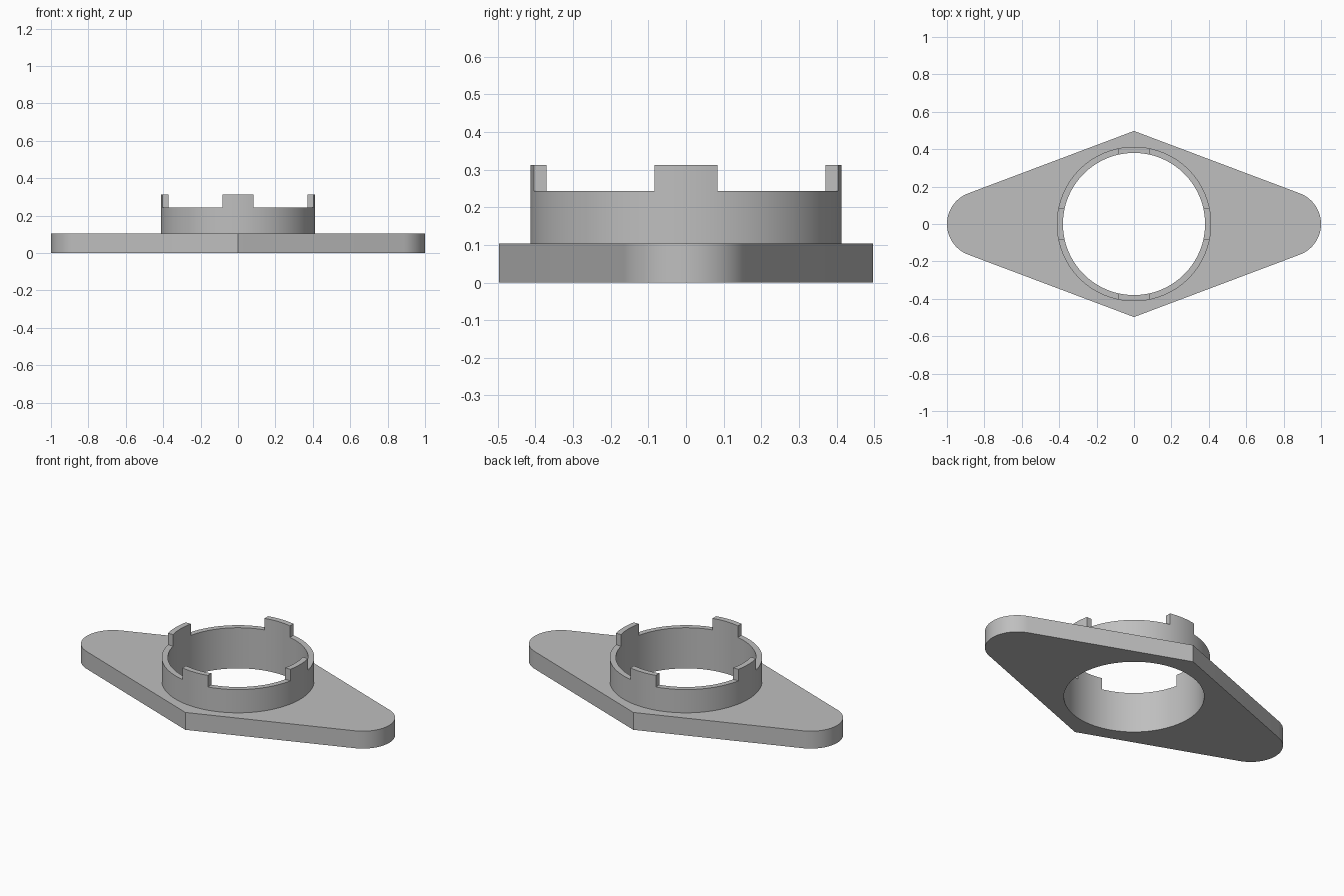
import bpy
import bmesh
from math import sin, cos, asin, acos, atan2, hypot, pi, radians

cube = bpy.data.objects.get("Cube")
if cube:
    bpy.data.objects.remove(cube, do_unlink=True)

PLATE_TOP, RING_TOP, TAB_TOP = 0.104, 0.243, 0.312
INNER, OUTER = 0.38, 0.413
TAB_HALF = 0.084
APEX, END_X = 0.4975, 0.825
END_R = 1 - END_X

grey = bpy.data.materials.new("light_grey")
grey.use_nodes = True
colour = (0.52, 0.52, 0.52, 1)
grey.diffuse_color = colour
grey.node_tree.nodes["Principled BSDF"].inputs["Base Color"].default_value = colour


def finish(bm, name):
    bmesh.ops.recalc_face_normals(bm, faces=bm.faces[:])
    mesh = bpy.data.meshes.new(name)
    bm.to_mesh(mesh)
    bm.free()
    mesh.materials.append(grey)
    obj = bpy.data.objects.new(name, mesh)
    bpy.context.collection.objects.link(obj)
    bpy.ops.object.select_all(action="DESELECT")
    obj.select_set(True)
    bpy.context.view_layer.objects.active = obj
    bpy.ops.object.shade_smooth_by_angle(angle=radians(30))


def raise_faces(bm, faces, height):
    """Extrude faces upward and return the new top faces."""
    made = bmesh.ops.extrude_face_region(bm, geom=faces)["geom"]
    verts = [g for g in made if isinstance(g, bmesh.types.BMVert)]
    bmesh.ops.translate(bm, verts=verts, vec=(0, 0, height))
    return [g for g in made if isinstance(g, bmesh.types.BMFace)]


def ring_angles(radius):
    """Angles round a circle, with stops at the straight sides of four tabs."""
    half = asin(TAB_HALF / radius)
    angles = []
    for quarter in range(4):
        start = quarter * pi / 2
        angles += [start - half + 2 * half * i / 8 for i in range(8)]
        angles += [start + half + (pi / 2 - 2 * half) * i / 18 for i in range(18)]
    return angles


def circle(radius):
    return [(radius * cos(a), radius * sin(a)) for a in ring_angles(radius)]


def add_loop(bm, points, z=0):
    verts = [bm.verts.new((x, y, z)) for x, y in points]
    edges = [bm.edges.new((v, verts[i - 1])) for i, v in enumerate(verts)]
    return verts, edges


# Flange plate: straight sides tangent to rounded ends, with a round bore
tangent = acos(END_R / hypot(APEX, END_X)) - atan2(END_X, APEX)
sweep = pi / 2 - tangent
arc = [-sweep + 2 * sweep * i / 24 for i in range(25)]
end = [(END_X + END_R * cos(a), END_R * sin(a)) for a in arc]
outline = end + [(0, APEX)] + [(-x, -y) for x, y in end] + [(0, -APEX)]
bm = bmesh.new()
edges = add_loop(bm, outline)[1] + add_loop(bm, circle(INNER))[1]
bmesh.ops.triangle_fill(bm, edges=edges, use_beauty=True, use_dissolve=False)
raise_faces(bm, bm.faces[:], PLATE_TOP)
finish(bm, "flange_plate")

# Collar with four raised tabs
bm = bmesh.new()
inner = add_loop(bm, circle(INNER), PLATE_TOP)[0]
outer = add_loop(bm, circle(OUTER), PLATE_TOP)[0]
count = len(inner)
for i in range(count):
    j = (i + 1) % count
    bm.faces.new((inner[i], outer[i], outer[j], inner[j]))
top = raise_faces(bm, bm.faces[:], RING_TOP - PLATE_TOP)


def on_tab(face):
    c = face.calc_center_median()
    return min(abs(c.x), abs(c.y)) < TAB_HALF


raise_faces(bm, [f for f in top if on_tab(f)], TAB_TOP - RING_TOP)
finish(bm, "collar_with_tabs")
